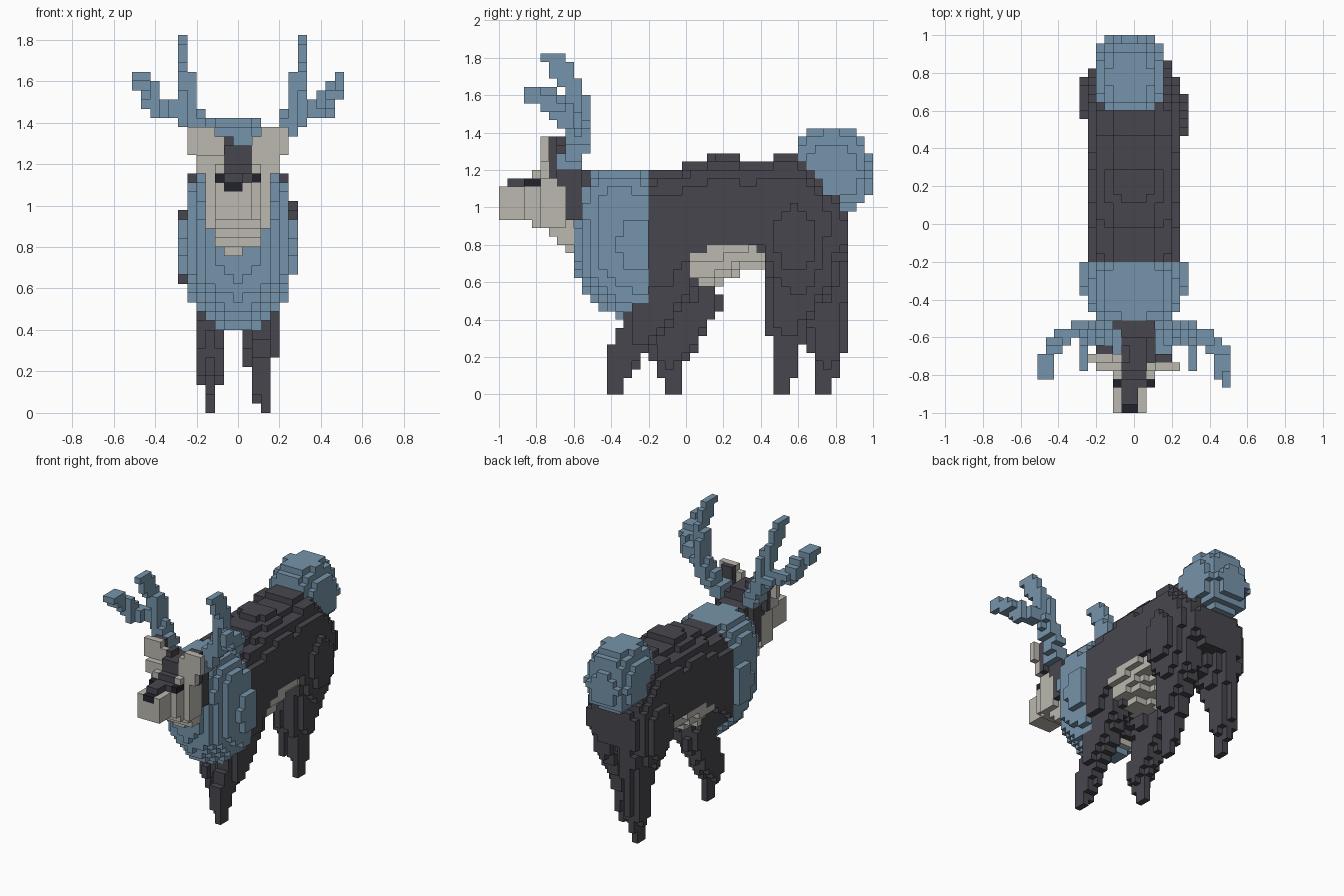
import bpy, bmesh
from mathutils import Vector

if "Cube" in bpy.data.objects:
    bpy.data.objects.remove(bpy.data.objects["Cube"], do_unlink=True)

# Voxel grid: size of the cubes and cell counts along x, y, z
V = 2 / 45
NX, NY, NZ = 23, 45, 41


def material(name, rgb):
    m = bpy.data.materials.new(name)
    m.use_nodes = True
    m.diffuse_color = (*rgb, 1)
    bsdf = next(n for n in m.node_tree.nodes if n.type == 'BSDF_PRINCIPLED')
    bsdf.inputs["Base Color"].default_value = (*rgb, 1)
    return m


BLUE = material("slate blue", (0.183, 0.296, 0.405))
DARK = material("charcoal fur", (0.062, 0.062, 0.076))
CREAM = material("pale cream", (0.50, 0.48, 0.435))
BLACK = material("near black", (0.016, 0.016, 0.025))


# Shape tests, in voxel units
def box(lo, hi):
    return lambda p: all(a < c < b for a, c, b in zip(lo, p, hi))


def blob(c, r, power=2.0):
    return lambda p: sum(abs((a - b) / s) ** power for a, b, s in zip(p, c, r)) <= 1


def limb(points, squash=1.0):
    """Tapered tube through (x, y, z, radius) points, squashed sideways."""
    def test(p):
        for a, b in zip(points, points[1:]):
            scale = Vector((1 / squash, 1, 1))
            pa, pb, q = Vector(a[:3]) * scale, Vector(b[:3]) * scale, p * scale
            d = pb - pa
            t = max(0, min(1, (q - pa).dot(d) / d.length_squared))
            if (q - pa - d * t).length <= a[3] + (b[3] - a[3]) * t:
                return True
        return False
    return test


def loft(sections, power):
    """Rounded cross-sections (y, bottom, top, half width) along the body."""
    def test(p):
        for a, b in zip(sections, sections[1:]):
            if a[0] <= p.y < b[0]:
                t = (p.y - a[0]) / (b[0] - a[0])
                lo, hi, w = (a[i] + (b[i] - a[i]) * t for i in (1, 2, 3))
                zc, zr = (lo + hi) / 2, (hi - lo) / 2
                return abs((p.x - 11.5) / w) ** power + abs((p.z - zc) / zr) ** power <= 1
        return False
    return test


def union(*shapes):
    return lambda p: any(s(p) for s in shapes)


def both(a, b):
    return lambda p: a(p) and b(p)


filled = {}
parts = []


def part(name, mat, test):
    """Claim every free voxel whose centre lies inside the shape."""
    parts.append((name, mat))
    for i in range(NX):
        for j in range(NY):
            for k in range(NZ):
                if (i, j, k) not in filled and test(Vector((i + .5, j + .5, k + .5))):
                    filled[i, j, k] = name


# Face details
part("nose", BLACK, box((10, 0, 24), (12, 1, 25)))
part("left_eye", BLACK, box((13, 3, 25), (14, 5, 26)))
part("right_eye", BLACK, box((9, 3, 25), (10, 5, 26)))
part("blaze", DARK, union(box((10, 1, 25), (12, 3, 26)), box((10, 3, 25), (13, 7, 26)),
                          box((10, 4, 26), (13, 7, 27)),
                          box((10, 5, 27), (13, 9, 29)), box((10, 6, 29), (11, 8, 30))))
part("left_ear", CREAM, union(box((14, 5, 28), (17, 6, 31)), box((13, 5, 28), (14, 6, 30))))
part("right_ear", CREAM, union(box((6, 6, 28), (9, 7, 31)), box((9, 6, 28), (10, 7, 30))))
part("left_ear_back", DARK, box((14, 6, 26), (16, 7, 31)))
part("right_ear_back", DARK, box((7, 7, 26), (9, 8, 31)))

# Snout, cheeks and throat
part("muzzle", CREAM, union(
    box((9, 0, 21), (13, 4, 25)), box((9, 3, 21), (14, 5, 26)),
    box((9, 4, 20), (14, 6, 27)), box((8, 5, 20), (15, 7, 26)),
    box((7, 5, 26), (16, 6, 28)), box((7, 6, 26), (9, 7, 28)),
    box((8, 6, 20), (15, 8, 25)), box((9, 6, 19), (14, 8, 20)),
    box((9, 7, 18), (14, 9, 21)), box((10, 8, 17), (12, 9, 18))))
part("head_back", DARK, union(box((8, 6, 21), (15, 10, 27)), box((9, 6, 27), (14, 9, 28)),
                              box((9, 9, 24), (14, 11, 27))))

# Antlers, the right one set slightly closer in with a higher branch tip
STEM = [(14, 8.2, 26.5, 1.4), (16, 9.2, 29.5, 1.5), (17.5, 9.6, 32, 1.5), (17.8, 9.5, 35, 1.3),
        (18.4, 8.9, 37, 1.2), (18.5, 8, 38.6, 1.2), (18.5, 6.3, 40.5, 1.2)]
BRANCH = [(17.5, 9.8, 32.6, 1.1), (19.5, 9.4, 33, 1.05), (21, 8.3, 33.2, 1.15), (21.7, 6.8, 34.4, 1.3),
          (22.3, 5.2, 35.4, 1.15), (22.5, 3.9, 36.1, .95)]


def antler(place_stem, place_branch, back, lift):
    stem = [(place_stem(x), y, z, r) for x, y, z, r in STEM]
    branch = [(place_branch(x), y + back * (x > 21), z + lift * (x > 22), r) for x, y, z, r in BRANCH]
    return union(limb(stem, .75), limb(branch, .85))


part("left_antler", BLUE, antler(lambda x: x, lambda x: x, 0, 0))
part("right_antler", BLUE, antler(lambda x: 24 - x, lambda x: 23.5 - x, .9, .6))

# Mane, cut off straight behind the shoulders, and tail
part("mane", BLUE, both(
    union(blob((11.5, 16.8, 18), (6.33, 8, 9.2)), blob((11.5, 14.5, 22), (5.4, 5.2, 5.3), 2.5)),
    lambda p: p.y < 18))
part("tail", BLUE, union(blob((11, 40, 28), (4, 4.4, 4.3), 2.4),
                         blob((11, 41, 26.1), (4.2, 4.2, 4.2), 2.2)))

# Legs in a walking pose, with haunches
part("left_front_leg", DARK, limb([(14.5, 14, 0, .9), (14.1, 14.2, 2, 1.1), (13.9, 15.2, 5, 2.1),
                                   (14.1, 18, 9, 2.7), (14.2, 20, 14, 3.6), (13.6, 20, 19, 4)], .68))
part("right_front_leg", DARK, limb([(8.5, 21, 0, .9), (8.5, 20.8, 3, 1.4), (8.5, 20.5, 5, 2.3),
                                    (8.6, 23.7, 11.3, 3), (8.8, 22.3, 14, 3.2), (9.4, 20, 19, 4)], .65))
part("left_hind_leg", DARK, union(
    limb([(14.5, 34, 0, .9), (14.3, 34.3, 3, 1.4), (14, 34.5, 6, 2.1), (14.2, 35, 10, 2.9),
          (14.3, 36, 14, 4)], .65),
    blob((14.1, 35.7, 18.6), (4.1, 4.6, 7))))
part("right_hind_leg", DARK, union(
    limb([(8.5, 39, 0, .9), (8.5, 39.3, 2.5, 1.5), (8.5, 39.6, 6, 2.2), (8.7, 39.3, 9, 2.3),
          (8.7, 38.5, 14, 3.7)], .65),
    blob((8.8, 37.7, 18.2), (4, 4.4, 7))))

# Trunk, split into a pale belly and a dark back
trunk = loft([(18, 9.8, 26.9, 5.7), (22, 13, 27, 5.7), (22.4, 13, 27.8, 5.7), (25, 13, 27.9, 5.7),
              (25.4, 13, 28.7, 5.7), (28.8, 14.5, 28.7, 5.7), (29.2, 15, 27.9, 5.7),
              (32.8, 15.5, 27.9, 5.7), (33.2, 15.5, 28.8, 5.7), (36, 16, 28.8, 5.7),
              (38, 16, 27, 5.6), (40, 16, 25, 5), (41.5, 16, 22.5, 4.2), (42, 16, 21, 3.8)], 2.6)


def underside(p):
    if p.y < 22:
        return p.y < 19 and p.z < 12
    return p.y < 37 and p.z < min(18, 16 + (p.y - 22) * .6)


part("belly", CREAM, both(trunk, underside))
part("body", DARK, trunk)

# Turn each part into a mesh of its exposed cube sides
for name, mat in parts:
    bm = bmesh.new()
    corners = {}

    def corner(c):
        if c not in corners:
            corners[c] = bm.verts.new(((c[0] - NX / 2) * V, c[1] * V - 1, c[2] * V))
        return corners[c]

    for cell in [c for c, owner in filled.items() if owner == name]:
        for axis in range(3):
            u, w = (axis + 1) % 3, (axis + 2) % 3
            for side in (0, 1):
                near = list(cell)
                near[axis] += 2 * side - 1
                if tuple(near) in filled:
                    continue
                ring = []
                for du, dw in ((0, 0), (1, 0), (1, 1), (0, 1)):
                    c = list(cell)
                    c[axis] += side
                    c[u] += du
                    c[w] += dw
                    ring.append(corner(tuple(c)))
                bm.faces.new(ring if side else ring[::-1])
    mesh = bpy.data.meshes.new(name)
    bm.to_mesh(mesh)
    bm.free()
    mesh.materials.append(mat)
    bpy.context.scene.collection.objects.link(bpy.data.objects.new(name, mesh))
